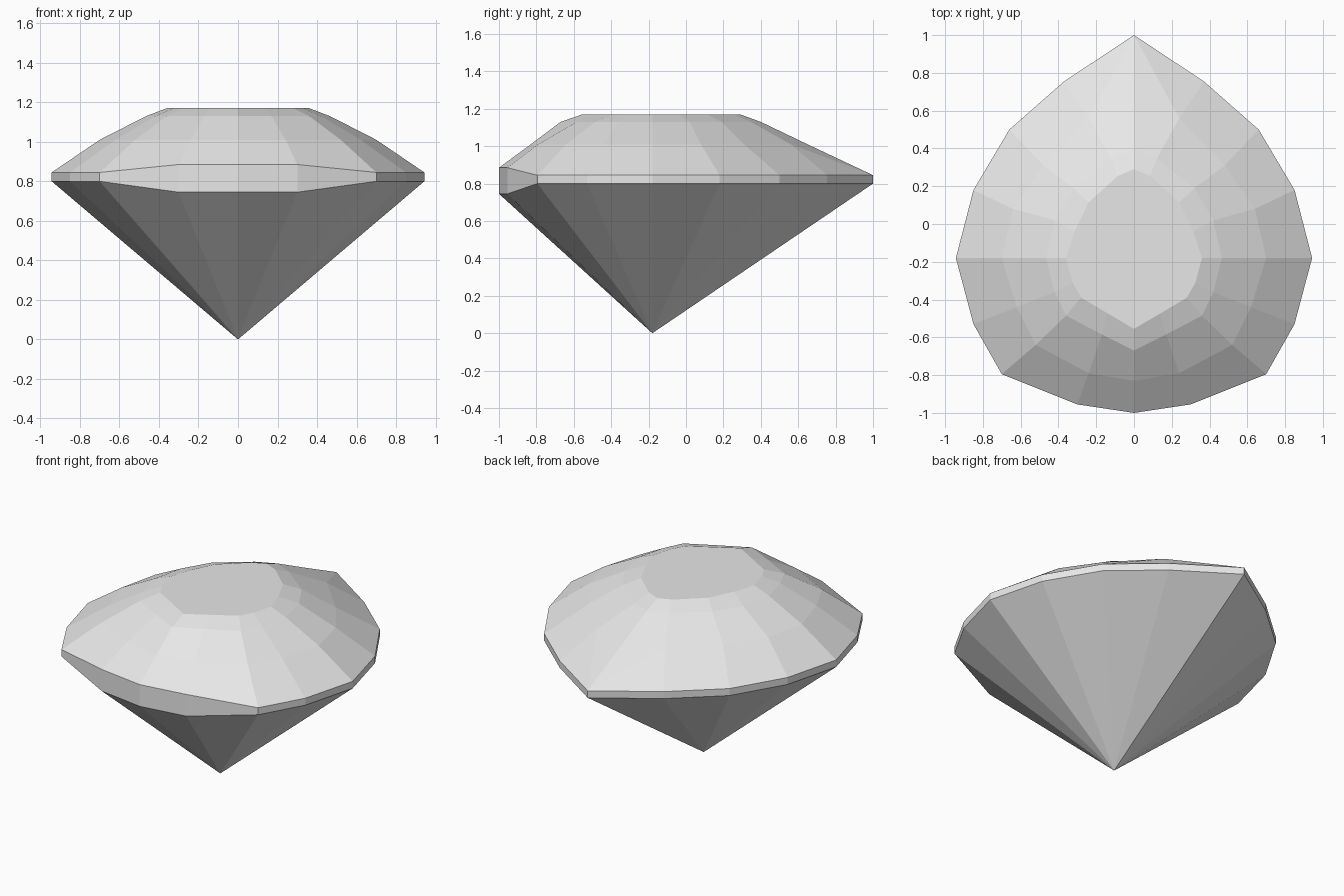
import bpy
import bmesh

cube = bpy.data.objects.get("Cube")
if cube:
    bpy.data.objects.remove(cube, do_unlink=True)

# Single pale stone material
stone = bpy.data.materials.new("pale grey stone")
stone.use_nodes = True
colour = (0.8, 0.8, 0.8, 1)
stone.diffuse_color = colour
stone.node_tree.nodes["Principled BSDF"].inputs["Base Color"].default_value = colour

# Half outlines of the pear shape, running from the back tip to the front
EDGE = [(0, 1), (.37, .755), (.66, .5), (.85, .18), (.943, -.18),
        (.85, -.53), (.7, -.795), (.3, -.955), (0, -1)]
LOWER = [(0, .65), (.24, .56), (.48, .31), (.64, .08), (.7, -.18),
         (.62, -.44), (.52, -.64), (.24, -.79), (0, -.83)]
UPPER = [(0, .4), (.12, .345), (.32, .19), (.42, .02), (.465, -.18),
         (.42, -.36), (.36, -.485), (.17, -.585), (0, -.67)]
TABLE = [(0, .29), (.085, .255), (.24, .115), (.315, -.04), (.36, -.18),
         (.325, -.31), (.28, -.39), (.14, -.473), (0, -.555)]


def ring(half, z, front_z=None):
    """Full mirrored loop; the three front points may have their own height."""
    front = z if front_z is None else front_z
    right = [(x, y, front if i >= len(half) - 2 else z)
             for i, (x, y) in enumerate(half)]
    return right + [(-x, y, h) for x, y, h in right[-2:0:-1]]


def make_part(name, rings, tip=None, cap=False, split_tip=False):
    """Skin loops from bottom to top, closed by a point below or a flat cap."""
    bm = bmesh.new()
    loops = [[bm.verts.new(p) for p in loop] for loop in rings]
    n = len(loops[0])
    for level, (low, high) in enumerate(zip(loops, loops[1:])):
        for i in range(n):
            j = (i + 1) % n
            if split_tip and level == 0 and i == 0:
                bm.faces.new((low[i], high[i], high[j]))
                bm.faces.new((low[i], high[j], low[j]))
            elif split_tip and level == 0 and j == 0:
                bm.faces.new((high[i], high[j], low[j]))
                bm.faces.new((high[i], low[j], low[i]))
            else:
                bm.faces.new((high[i], high[j], low[j], low[i]))
    if tip:
        point = bm.verts.new(tip)
        for i in range(n):
            bm.faces.new((loops[0][i], loops[0][(i + 1) % n], point))
    if cap:
        bm.faces.new(loops[-1][::-1])
    mesh = bpy.data.meshes.new(name)
    bm.to_mesh(mesh)
    bm.free()
    mesh.materials.append(stone)
    part = bpy.data.objects.new(name, mesh)
    bpy.context.collection.objects.link(part)
    return part


girdle_bottom = ring(EDGE, .8, .745)
girdle_top = ring(EDGE, .845, .885)

# Pointed lower body
make_part("pavilion", [girdle_bottom], tip=(0, -.18, 0))
# Narrow band around the widest part
make_part("girdle", [girdle_bottom, girdle_top])
# Faceted upper body with its flat table
make_part("crown", [girdle_top, ring(LOWER, 1.01), ring(UPPER, 1.13),
                    ring(TABLE, 1.17)], cap=True, split_tip=True)
